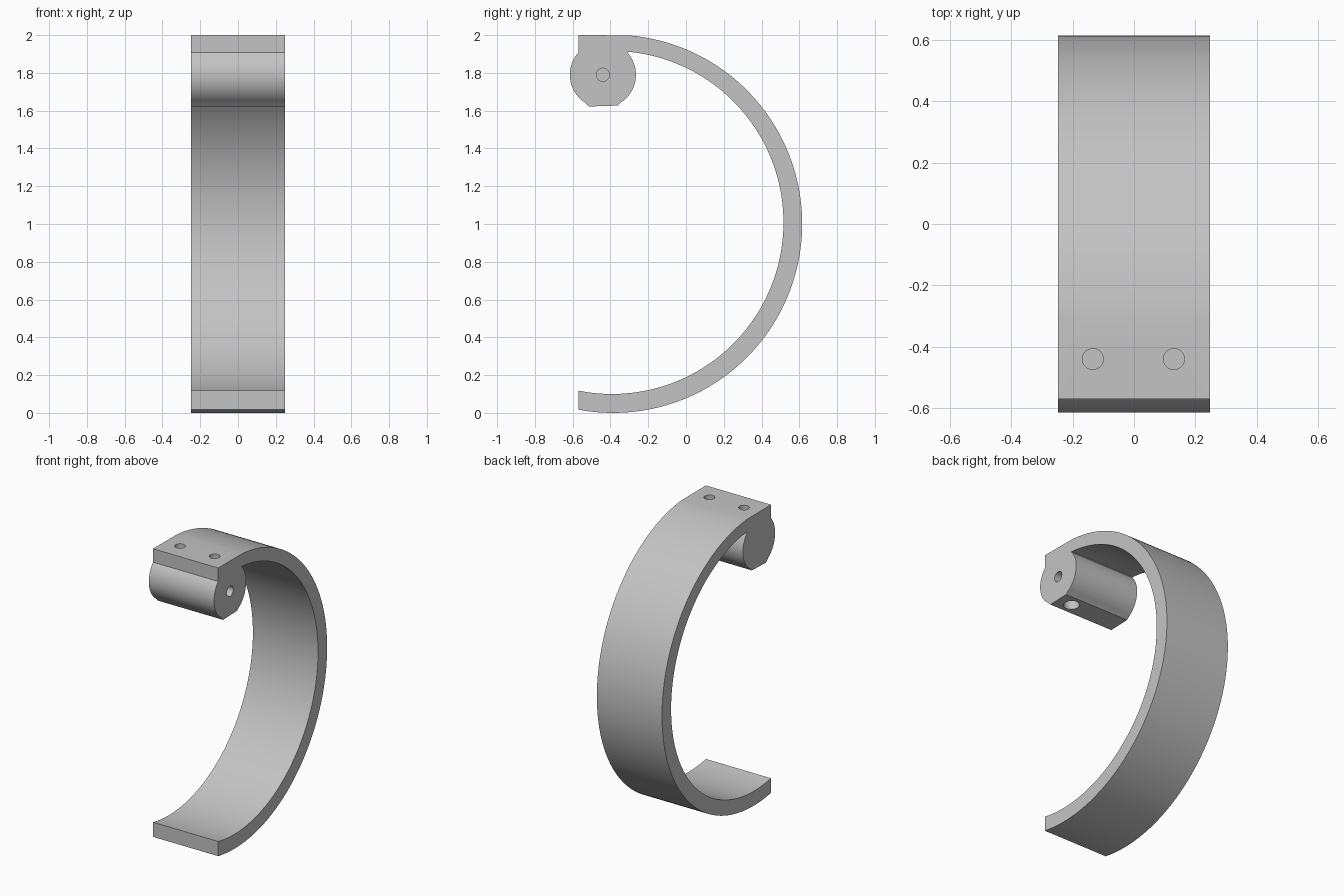
import bpy, bmesh
from math import sin, cos, acos, asin, pi, radians
from mathutils import Matrix, Vector

cube = bpy.data.objects.get("Cube")
if cube:
    bpy.data.objects.remove(cube)

HALF = 0.248            # half width of the band
FRONT, NECK = -0.57, -0.31
BARREL = (-0.44, 1.79)  # centre of the barrel (y, z)

grey = bpy.data.materials.new("light grey")
grey.use_nodes = True
colour = (0.55, 0.55, 0.55, 1)
grey.diffuse_color = colour
grey.node_tree.nodes["Principled BSDF"].inputs["Base Color"].default_value = colour


def arc(centre, radius, start, end, steps):
    """Points of an arc in the y-z plane, angles in radians."""
    angles = [start + (end - start) * i / steps for i in range(steps + 1)]
    return [(centre[0] + radius * cos(a), centre[1] + radius * sin(a)) for a in angles]


def angle_at(centre, radius, y):
    """Upper angle at which a circle reaches the given y."""
    return acos((y - centre[0]) / radius)


# Clip silhouette: outer arc, flat top, barrel, inner arc
outer, inner = ((-0.386, 1.001), 1.001), ((-0.392, 1.008), 0.908)
profile = arc(*outer, -angle_at(*outer, FRONT), angle_at(*outer, NECK + 0.005), 96)
profile.append((FRONT, 2.0))
profile += arc(BARREL, 0.175, radians(138), radians(235), 24)
profile += [(-0.516, 1.622), (-0.363, 1.627)]
profile += arc(BARREL, 0.175, radians(303), radians(402), 24)
profile += arc(*inner, angle_at(*inner, NECK), -angle_at(*inner, FRONT), 96)

bm = bmesh.new()
face = bm.faces.new([bm.verts.new((-HALF, y, z)) for y, z in profile])
side = bmesh.ops.extrude_face_region(bm, geom=[face])
bmesh.ops.translate(bm, vec=(2 * HALF, 0, 0),
                    verts=[v for v in side["geom"] if isinstance(v, bmesh.types.BMVert)])
bmesh.ops.recalc_face_normals(bm, faces=bm.faces)
mesh = bpy.data.meshes.new("curved_clip")
bm.to_mesh(mesh)
bm.free()
clip = bpy.data.objects.new("curved_clip", mesh)
bpy.context.collection.objects.link(clip)
mesh.materials.append(grey)


def drill(name, start, end, radius):
    """Cut a round blind hole from start to end."""
    start, end = Vector(start), Vector(end)
    axis = end - start
    hole_bm = bmesh.new()
    turn = axis.to_track_quat("Z", "Y").to_matrix().to_4x4()
    bmesh.ops.create_cone(hole_bm, cap_ends=True, segments=32, radius1=radius, radius2=radius,
                          depth=axis.length, matrix=Matrix.Translation((start + end) / 2) @ turn)
    hole_mesh = bpy.data.meshes.new(name)
    hole_bm.to_mesh(hole_mesh)
    hole_bm.free()
    hole_mesh.materials.append(grey)
    cutter = bpy.data.objects.new(name, hole_mesh)
    bpy.context.collection.objects.link(cutter)
    cut = clip.modifiers.new(name, "BOOLEAN")
    cut.operation, cut.solver, cut.object = "DIFFERENCE", "EXACT", cutter
    bpy.context.view_layer.objects.active = clip
    bpy.ops.object.modifier_apply(modifier=name)
    bpy.data.objects.remove(cutter)


# Two screw holes on top, one in the barrel end, one underneath
by, bz = BARREL
for label, x in (("left", 0.13), ("right", -0.134)):
    drill("screw_hole_" + label, (x, by, 2.1), (x, by, 1.86), 0.034)
drill("axle_hole", (HALF + 0.1, by, bz), (0.05, by, bz), 0.035)
drill("lower_hole", (0.14, by, 1.5), (0.14, by, 1.7), 0.05)

# Smooth the curves, keep the edges crisp
bpy.ops.object.select_all(action="DESELECT")
clip.select_set(True)
bpy.context.view_layer.objects.active = clip
bpy.ops.object.shade_smooth_by_angle(angle=radians(25))
